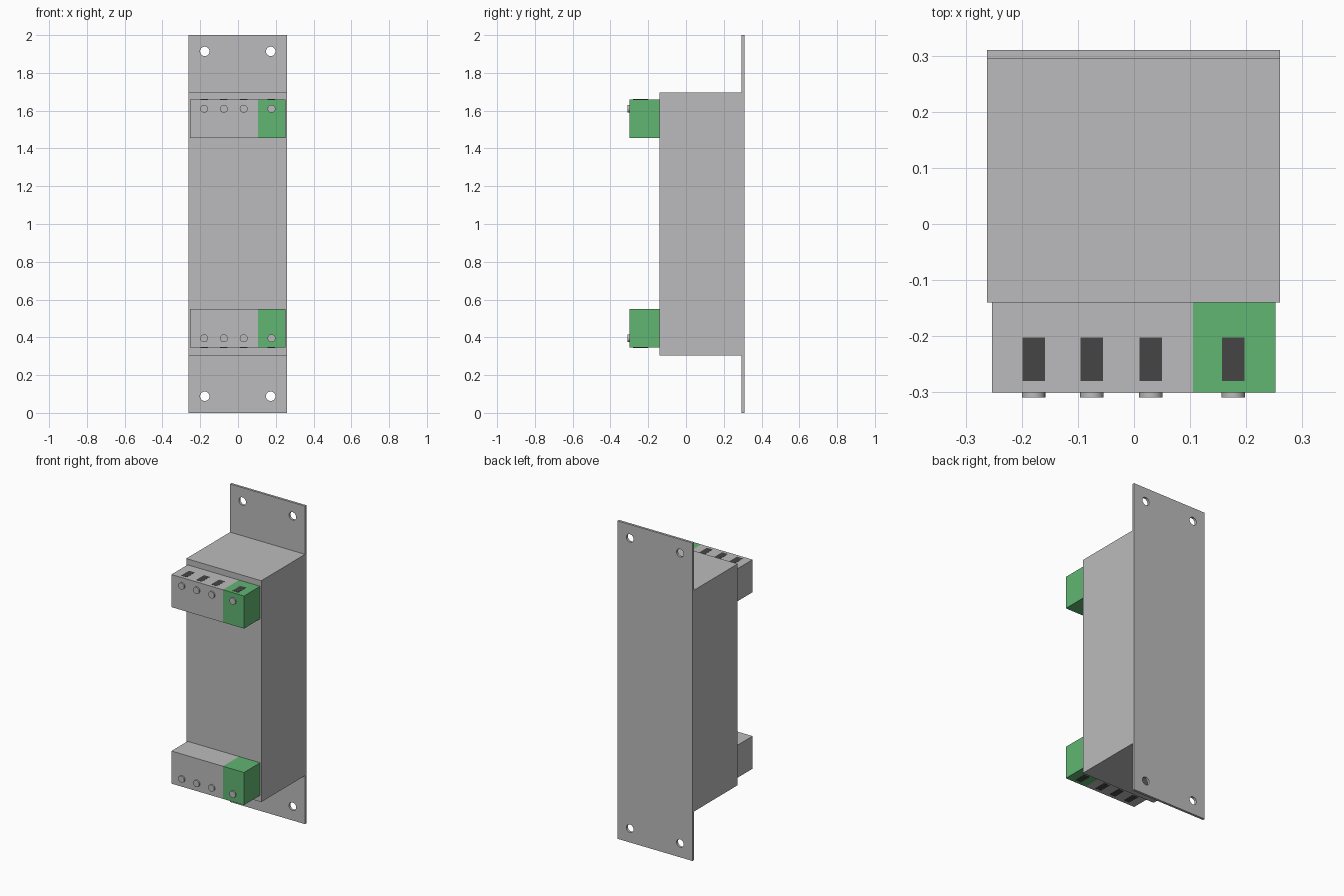
import bpy
from math import radians

cube = bpy.data.objects.get("Cube")
if cube:
    bpy.data.objects.remove(cube, do_unlink=True)


def material(name, rgb):
    m = bpy.data.materials.new(name)
    m.use_nodes = True
    m.diffuse_color = (*rgb, 1)
    m.node_tree.nodes["Principled BSDF"].inputs["Base Color"].default_value = (*rgb, 1)
    return m


GRAY = material("light gray", (0.5, 0.5, 0.51))
GREEN = material("green", (0.12, 0.46, 0.17))
DARK = material("dark gray", (0.06, 0.06, 0.06))


def box(name, x, y, z, mat):
    """Box from (low, high) ranges on each axis."""
    axes = (x, y, z)
    bpy.ops.mesh.primitive_cube_add(size=1, location=[(a + b) / 2 for a, b in axes])
    ob = bpy.context.object
    ob.name = name
    ob.scale = [b - a for a, b in axes]
    bpy.ops.object.transform_apply(location=False, rotation=False, scale=True)
    ob.data.materials.append(mat)
    return ob


def cylinder(name, x, y, z, radius, mat):
    """Cylinder along y, spanning the (low, high) range y."""
    bpy.ops.mesh.primitive_cylinder_add(
        vertices=24, radius=radius, depth=y[1] - y[0],
        location=(x, sum(y) / 2, z), rotation=(radians(90), 0, 0))
    ob = bpy.context.object
    ob.name = name
    ob.data.materials.append(mat)
    bpy.ops.object.shade_smooth_by_angle(angle=radians(35))
    return ob


# Mounting plate with four screw holes
plate = box("mounting_plate", (-0.262, 0.26), (0.295, 0.31), (0, 2), GRAY)
for x in (-0.176, 0.173):
    for z in (0.088, 1.914):
        cutter = cylinder("hole_cutter", x, (0.2, 0.4), z, 0.025, GRAY)
        cutter.hide_render = True
        mod = plate.modifiers.new("hole", "BOOLEAN")
        mod.operation = "DIFFERENCE"
        mod.solver = "EXACT"
        mod.object = cutter
        bpy.context.view_layer.objects.active = plate
        bpy.ops.object.modifier_apply(modifier=mod.name)
        bpy.data.objects.remove(cutter, do_unlink=True)

# Housing
box("housing", (-0.262, 0.26), (-0.14, 0.295), (0.305, 1.697), GRAY)

# Terminal blocks: wire entries face up on the upper one, down on the lower one
for level, outer, side in (("upper", 1.66, 1), ("lower", 0.345, -1)):
    z = sorted((outer, outer - side * 0.205))
    y = (-0.3, -0.14)
    box(level + "_gray_terminal", (-0.253, 0.105), y, z, GRAY)
    box(level + "_green_terminal", (0.105, 0.252), y, z, GREEN)
    for i, x in enumerate((-0.179, -0.075, 0.03, 0.177)):
        cylinder(f"{level}_screw_{i + 1}", x, (-0.309, -0.298), outer - side * 0.05, 0.021, GRAY)
        slot = sorted((outer - side * 0.002, outer + side * 0.001))
        box(f"{level}_wire_slot_{i + 1}", (x - 0.02, x + 0.02), (-0.28, -0.202), slot, DARK)
